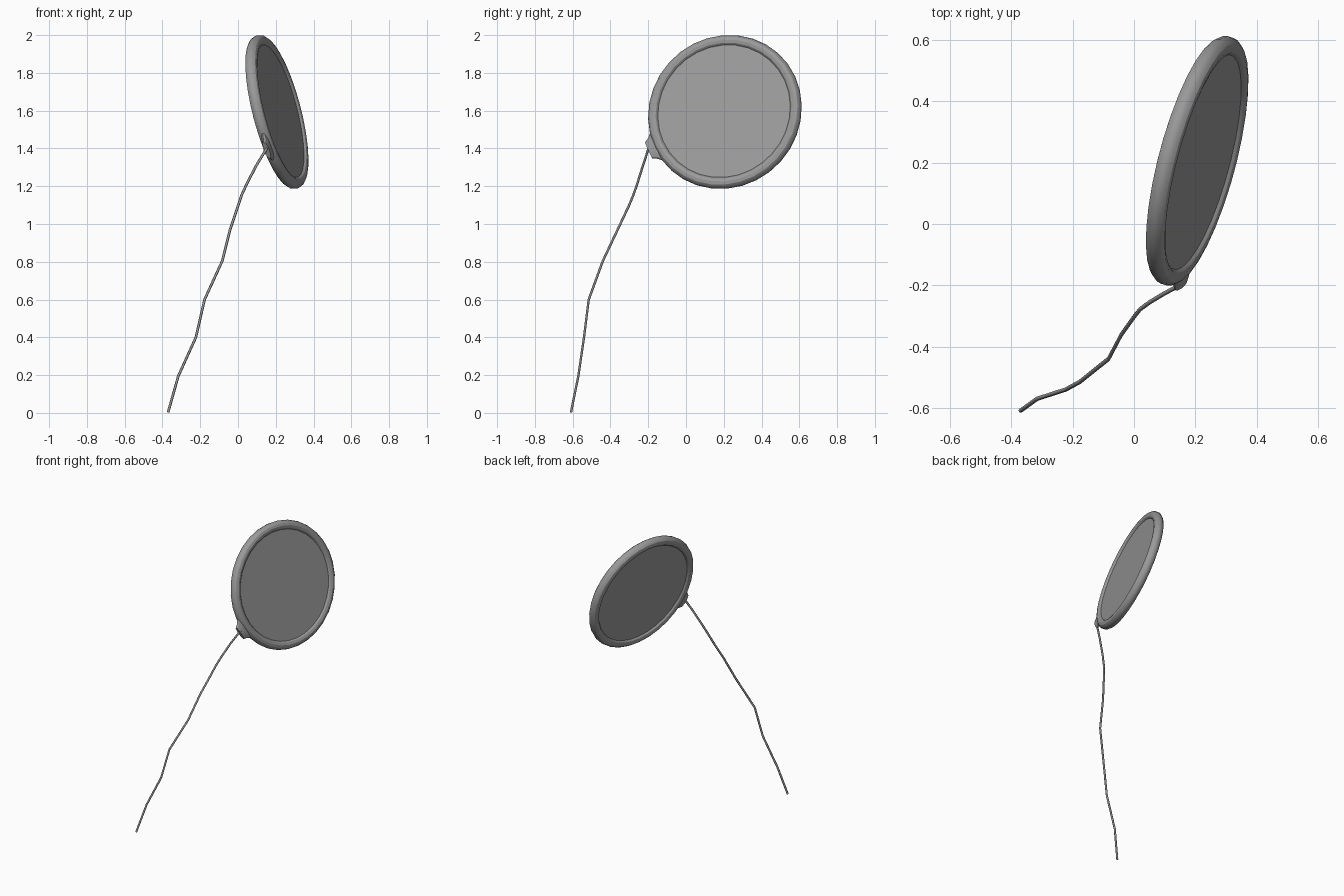
import bpy, bmesh
from mathutils import Vector, Matrix

if "Cube" in bpy.data.objects:
    bpy.data.objects.remove(bpy.data.objects["Cube"])

# Tilted frame of the balloon: local x points to the neck, local z is the face normal
CENTRE = Vector((0.206, 0.206, 1.593))
NORMAL = Vector((0.937, -0.25, 0.245)).normalized()
NECK = Vector((-0.055, -0.405, -0.205))
NECK = (NECK - NORMAL * NECK.dot(NORMAL)).normalized()
SIDE = NORMAL.cross(NECK)
FRAME = Matrix.Translation(CENTRE) @ Matrix((NECK, SIDE, NORMAL)).transposed().to_4x4()

# Dark grey for every part
grey = bpy.data.materials.new("dark_grey")
grey.diffuse_color = (0.32, 0.32, 0.32, 1)
grey.use_nodes = True
grey.node_tree.nodes["Principled BSDF"].inputs["Base Color"].default_value = grey.diffuse_color


def smooth(obj):
    bpy.ops.object.select_all(action='DESELECT')
    obj.select_set(True)
    bpy.context.view_layer.objects.active = obj
    bpy.ops.object.shade_smooth_by_angle()


# Rounded rim
bpy.ops.mesh.primitive_torus_add(major_radius=0.388, minor_radius=0.032,
                                 major_segments=32, minor_segments=12)
rim = bpy.context.object
rim.name = "balloon_rim"
rim.matrix_world = FRAME
smooth(rim)

# Flat faces on both sides
bpy.ops.mesh.primitive_cylinder_add(vertices=32, radius=0.385, depth=0.036)
panel = bpy.context.object
panel.name = "balloon_panel"
panel.matrix_world = FRAME

# Flared neck: flattened elliptical sections running outward from the rim
bm = bmesh.new()
SIDES = 12
rings = []
for x, half_width, half_depth in [(0.375, 0.12, 0.022), (0.41, 0.085, 0.02),
                                  (0.43, 0.064, 0.018), (0.455, 0.05, 0.015)]:
    ring = bmesh.ops.create_circle(bm, segments=SIDES, radius=1)["verts"]
    for v in ring:
        v.co = Vector((x, v.co.x * half_width, v.co.y * half_depth))
    rings.append(ring)
for a, b in zip(rings, rings[1:]):
    for i in range(SIDES):
        j = (i + 1) % SIDES
        bm.faces.new((a[i], a[j], b[j], b[i]))
bm.faces.new(rings[0])
bm.faces.new(rings[-1])
bmesh.ops.recalc_face_normals(bm, faces=bm.faces)
mesh = bpy.data.meshes.new("balloon_neck")
bm.to_mesh(mesh)
bm.free()
neck = bpy.data.objects.new("balloon_neck", mesh)
bpy.context.collection.objects.link(neck)
neck.matrix_world = FRAME
smooth(neck)

# Hanging string
path = [(0.158, -0.195, 1.41), (0.1, -0.226, 1.315), (0.05, -0.256, 1.22),
        (0.02, -0.278, 1.155), (0.0, -0.303, 1.095), (-0.042, -0.362, 0.97),
        (-0.083, -0.44, 0.805), (-0.177, -0.515, 0.6), (-0.223, -0.54, 0.4),
        (-0.316, -0.57, 0.195), (-0.37, -0.609, 0.003)]
curve = bpy.data.curves.new("string", 'CURVE')
curve.dimensions = '3D'
curve.bevel_depth = 0.007
curve.bevel_resolution = 1
curve.use_fill_caps = True
spline = curve.splines.new('POLY')
spline.points.add(len(path) - 1)
for point, co in zip(spline.points, path):
    point.co = (*co, 1)
string = bpy.data.objects.new("string", curve)
bpy.context.collection.objects.link(string)

for part in (rim, panel, neck, string):
    part.data.materials.append(grey)
